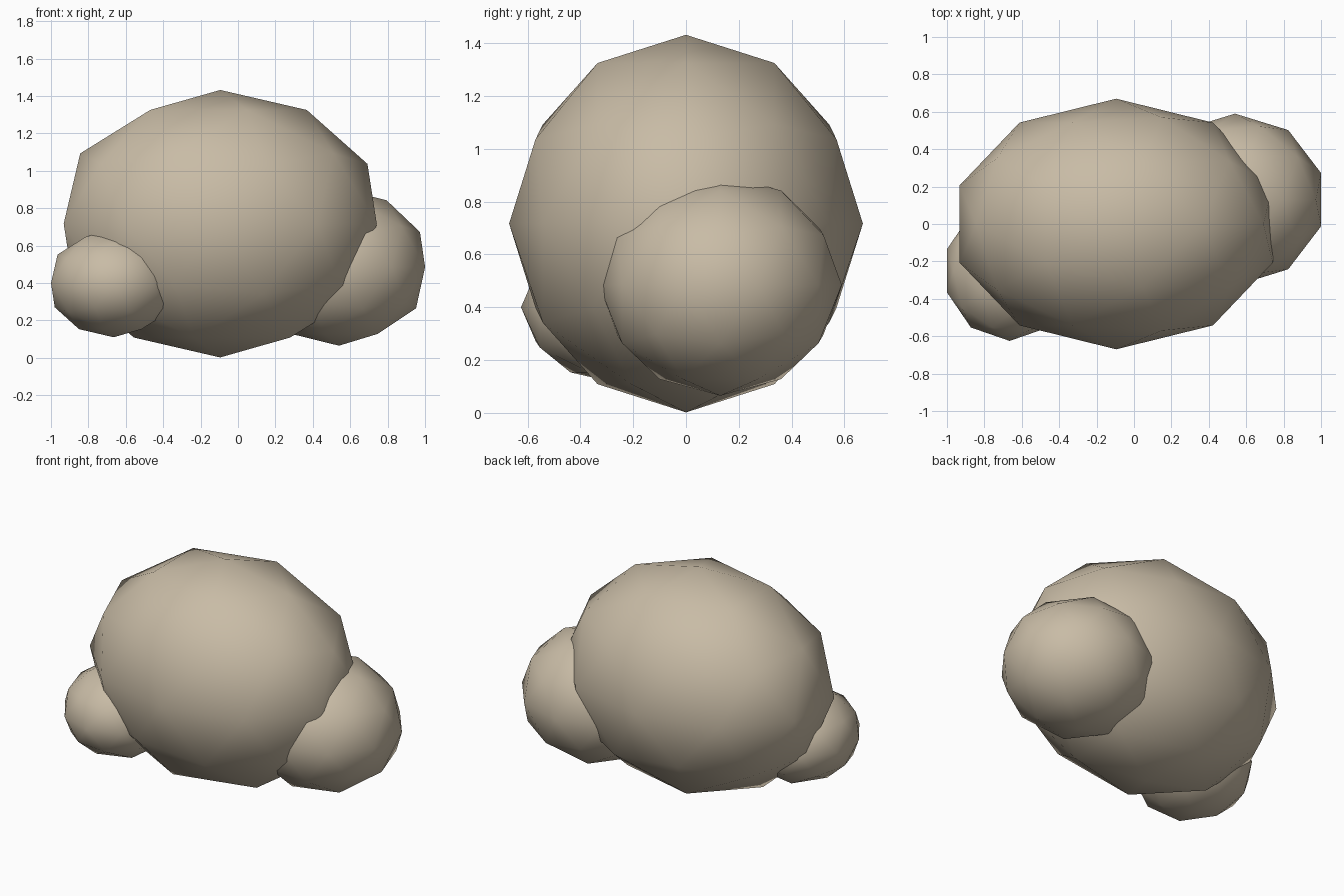
import bpy

# Remove the default cube
cube = bpy.data.objects.get("Cube")
if cube:
    bpy.data.objects.remove(cube, do_unlink=True)

# Single warm stone colour
stone = bpy.data.materials.new("warm stone")
stone.use_nodes = True
color = (0.58, 0.50, 0.38, 1.0)
stone.diffuse_color = color
bsdf = next(n for n in stone.node_tree.nodes if n.type == "BSDF_PRINCIPLED")
bsdf.inputs["Base Color"].default_value = color
bsdf.inputs["Roughness"].default_value = 0.9


def lobe(name, center, radii):
    """Add a smooth, low-poly ellipsoid."""
    bpy.ops.mesh.primitive_ico_sphere_add(subdivisions=2, radius=1, location=center)
    obj = bpy.context.object
    obj.name = obj.data.name = name
    obj.scale = radii
    bpy.ops.object.transform_apply(location=False, rotation=False, scale=True)
    bpy.ops.object.shade_smooth()
    obj.data.materials.append(stone)
    return obj


# Large central mass with a smaller lobe on each side
lobe("main_boulder", (-0.095, 0, 0.717), (0.88, 0.67, 0.715))
lobe("left_boulder", (0.54, 0.13, 0.485), (0.484, 0.46, 0.42))
lobe("right_boulder", (-0.665, -0.25, 0.40), (0.352, 0.375, 0.29))
